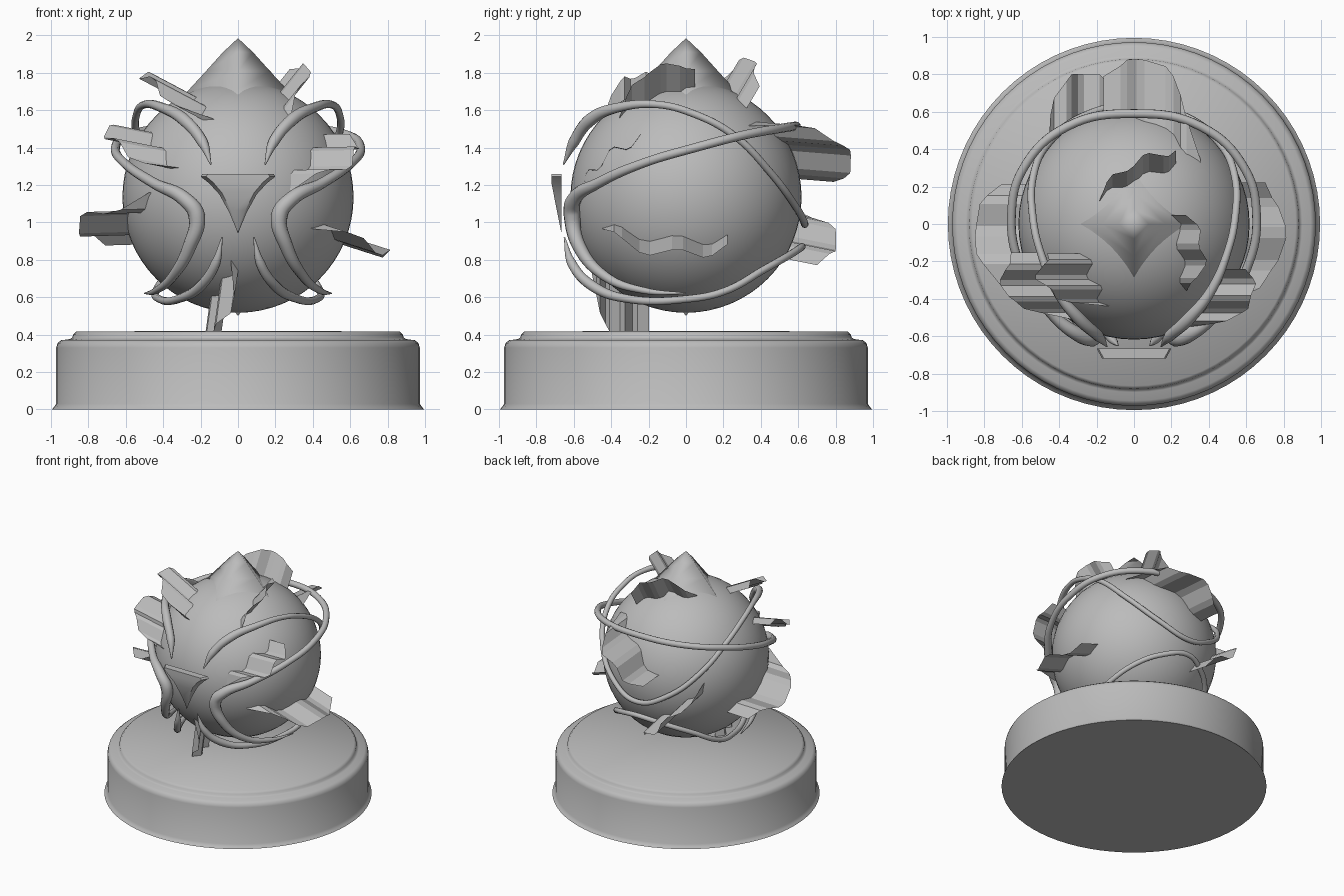
import bpy, bmesh, math
from mathutils import Vector

if "Cube" in bpy.data.objects:
    bpy.data.objects.remove(bpy.data.objects["Cube"])

grey = bpy.data.materials.new("plain_grey")
grey.diffuse_color = (0.5, 0.5, 0.5, 1)
grey.use_nodes = True
grey.node_tree.nodes["Principled BSDF"].inputs["Base Color"].default_value = grey.diffuse_color
CENTRE = Vector((0, 0, 1.135))


def finish(ob, name, smooth=None):
    ob.name = name
    ob.data.materials.clear()
    ob.data.materials.append(grey)
    if smooth is not None:
        bpy.ops.object.select_all(action='DESELECT')
        ob.select_set(True)
        bpy.context.view_layer.objects.active = ob
        bpy.ops.object.shade_smooth_by_angle(angle=math.radians(smooth))
    return ob


def from_bmesh(bm, name, smooth=None):
    me = bpy.data.meshes.new(name)
    bm.to_mesh(me)
    bm.free()
    ob = bpy.data.objects.new(name, me)
    bpy.context.collection.objects.link(ob)
    return finish(ob, name, smooth)


def lathe(name, profile, steps, smooth=35):
    bm = bmesh.new()
    vs = [bm.verts.new((r, 0, z)) for r, z in profile]
    es = [bm.edges.new(p) for p in zip(vs, vs[1:])]
    bmesh.ops.spin(bm, geom=vs + es, cent=(0, 0, 0), axis=(0, 0, 1),
                   angle=math.tau, steps=steps)
    bmesh.ops.remove_doubles(bm, verts=bm.verts, dist=0.0005)
    bmesh.ops.recalc_face_normals(bm, faces=bm.faces)
    return from_bmesh(bm, name, smooth)


# round stand
lathe("base", [(0, 0), (0.995, 0), (0.985, 0.012), (0.972, 0.03), (0.972, 0.33),
               (0.965, 0.355), (0.945, 0.37), (0.90, 0.376), (0.885, 0.385), (0.882, 0.40),
               (0.865, 0.417), (0, 0.42)], 72, 50)

# head ball with a four-sided peak and a small point below
bpy.ops.mesh.primitive_uv_sphere_add(segments=56, ring_count=32, radius=0.618, location=CENTRE)
finish(bpy.context.object, "head", 60)
lathe("head_peak", [(0.33, 1.60), (0.315, 1.65), (0.262, 1.71), (0.17, 1.81), (0.08, 1.91), (0, 1.985)], 4, 95)
bpy.ops.mesh.primitive_cone_add(vertices=12, radius1=0.03, depth=0.04, location=(0, 0, 0.52),
                                rotation=(math.pi, 0, 0))
finish(bpy.context.object, "head_bottom_point")

# nose: concave triangle plate whose front leans back towards the tip
bm = bmesh.new()
half = [(0, 0.94), (0.045, 1.05), (0.10, 1.15), (0.155, 1.21), (0.20, 1.245), (0.19, 1.26)]
outline = half + [(-x, z) for x, z in reversed(half[1:])]
back = [bm.verts.new((x, -0.665, z)) for x, z in outline]
front = [bm.verts.new((x * 0.85, -0.67 - 0.05 * min(1, (z - 0.94) / 0.27), 1.25 + (z - 1.25) * 0.93))
         for x, z in outline]
bm.faces.new(back)
bm.faces.new(front)
for i in range(len(back)):
    j = (i + 1) % len(back)
    bm.faces.new((back[i], back[j], front[j], front[i]))
bmesh.ops.recalc_face_normals(bm, faces=bm.faces)
bmesh.ops.triangulate(bm, faces=[f for f in bm.faces if len(f.verts) > 4])
from_bmesh(bm, "nose", 60)


# bands: tapered tubes, mirrored and joined at the back of the head
def band(name, pts):
    pts = pts + [(-x, y, z, r) for x, y, z, r in reversed(pts[:-1])]
    cu = bpy.data.curves.new(name, 'CURVE')
    cu.dimensions = '3D'
    cu.bevel_depth = 1.0
    cu.bevel_resolution = 3
    cu.resolution_u = 8
    cu.use_fill_caps = True
    sp = cu.splines.new('BEZIER')
    sp.bezier_points.add(len(pts) - 1)
    for bp, (x, y, z, r) in zip(sp.bezier_points, pts):
        bp.co = (x, y, z)
        bp.radius = r
        bp.handle_left_type = bp.handle_right_type = 'AUTO'
    ob = bpy.data.objects.new(name, cu)
    bpy.context.collection.objects.link(ob)
    bpy.ops.object.select_all(action='DESELECT')
    ob.select_set(True)
    bpy.context.view_layer.objects.active = ob
    bpy.ops.object.convert(target='MESH')
    finish(bpy.context.object, name, 60)


T = 0.02
band("brow_band", [(0.145, -0.655, 1.31, 0.004), (0.19, -0.60, 1.43, 0.03), (0.29, -0.51, 1.55, 0.034),
                   (0.41, -0.36, 1.615, 0.026), (0.50, -0.15, 1.63, T), (0.54, 0.03, 1.585, T),
                   (0.54, 0.25, 1.47, T), (0.45, 0.44, 1.28, T), (0.24, 0.59, 1.08, T),
                   (0, 0.635, 0.99, T)])
band("cheek_band", [(0.50, 0, 0.62, 0.004), (0.44, -0.22, 0.635, 0.018), (0.35, -0.43, 0.71, 0.026),
                    (0.26, -0.57, 0.87, 0.036), (0.222, -0.61, 1.04, 0.045), (0.28, -0.60, 1.12, 0.04),
                    (0.45, -0.47, 1.21, 0.028), (0.61, -0.22, 1.32, 0.024), (0.655, 0.05, 1.40, 0.024),
                    (0.59, 0.30, 1.465, 0.024), (0.36, 0.52, 1.505, 0.024), (0, 0.59, 1.515, 0.024)])
band("chin_band", [(0.085, -0.65, 0.92, 0.004), (0.12, -0.61, 0.78, 0.026), (0.2, -0.5, 0.66, 0.028),
                   (0.32, -0.3, 0.59, 0.022), (0.42, 0, 0.59, T), (0.44, 0.2, 0.63, T),
                   (0.34, 0.42, 0.75, T), (0.18, 0.56, 0.83, T), (0, 0.62, 0.87, T)])


# fins: pleated sheets pushed straight out of the ball along one direction,
# narrow at the start and blunt at the end
def fin(name, start, end, push, height=0.27, zig=0.03, n=9):
    a, b = Vector(start).normalized(), Vector(end).normalized()
    push = Vector(push).normalized()
    side = a.cross(b).normalized()
    bm = bmesh.new()
    rows = []
    for i in range(n + 1):
        t = i / n
        d = a.lerp(b, t + (0.035 if i % 2 else 0)).normalized()
        d = (d + side * zig * (1 if i % 4 in (1, 2) else -1)).normalized()
        p = d * 0.585
        out = 0.625 + height * math.sin(math.pi * 0.78 * t ** 0.8)
        k = p.dot(push)
        reach = math.sqrt(k * k + out * out - 0.585 ** 2) - k   # stop at radius "out"
        rows.append([bm.verts.new(CENTRE + q) for q in (p, p + push * reach)])
    for p, q in zip(rows, rows[1:]):
        bm.faces.new((p[0], q[0], q[1], p[1]))
    from_bmesh(bm, name)


fin("fin_right_low", (0.38, -0.48, -0.14), (0.52, 0.21, -0.22), (1, 0, -0.32), 0.24, 0.04)
fin("fin_right_mid", (0.18, -0.56, 0.06), (0.46, -0.27, 0.33), (1, 0, 0.02), 0.16, 0.05)
fin("fin_right_top", (0.25, -0.38, 0.42), (0.20, 0.04, 0.57), (0.6, 0, 0.75), 0.18)
fin("fin_left_top", (-0.09, -0.46, 0.38), (-0.24, -0.17, 0.54), (-0.85, 0, 0.45), 0.25, 0.05)
fin("fin_left_mid", (-0.27, -0.53, 0.13), (-0.48, -0.18, 0.36), (-1, 0, 0.2), 0.22, 0.04)
fin("fin_left_low", (-0.42, -0.42, 0.0), (-0.54, 0.22, -0.24), (-1, 0, -0.03), 0.25, 0.05)
fin("fin_back_high", (0.37, 0.27, 0.44), (-0.14, 0.58, 0.10), (0, 1, -0.08), 0.29, 0.04)
fin("fin_back_low", (-0.48, 0.36, 0.04), (-0.12, 0.50, -0.30), (0, 1, -0.2), 0.27, 0.04)
fin("fin_back_top", (-0.20, 0.12, 0.56), (0.22, 0.29, 0.46), (0, 0.5, 0.85), 0.19)
fin("fin_chin", (0, -0.54, -0.30), (-0.13, -0.22, -0.54), (-0.14, 0, -1), 0.22, 0.05)
